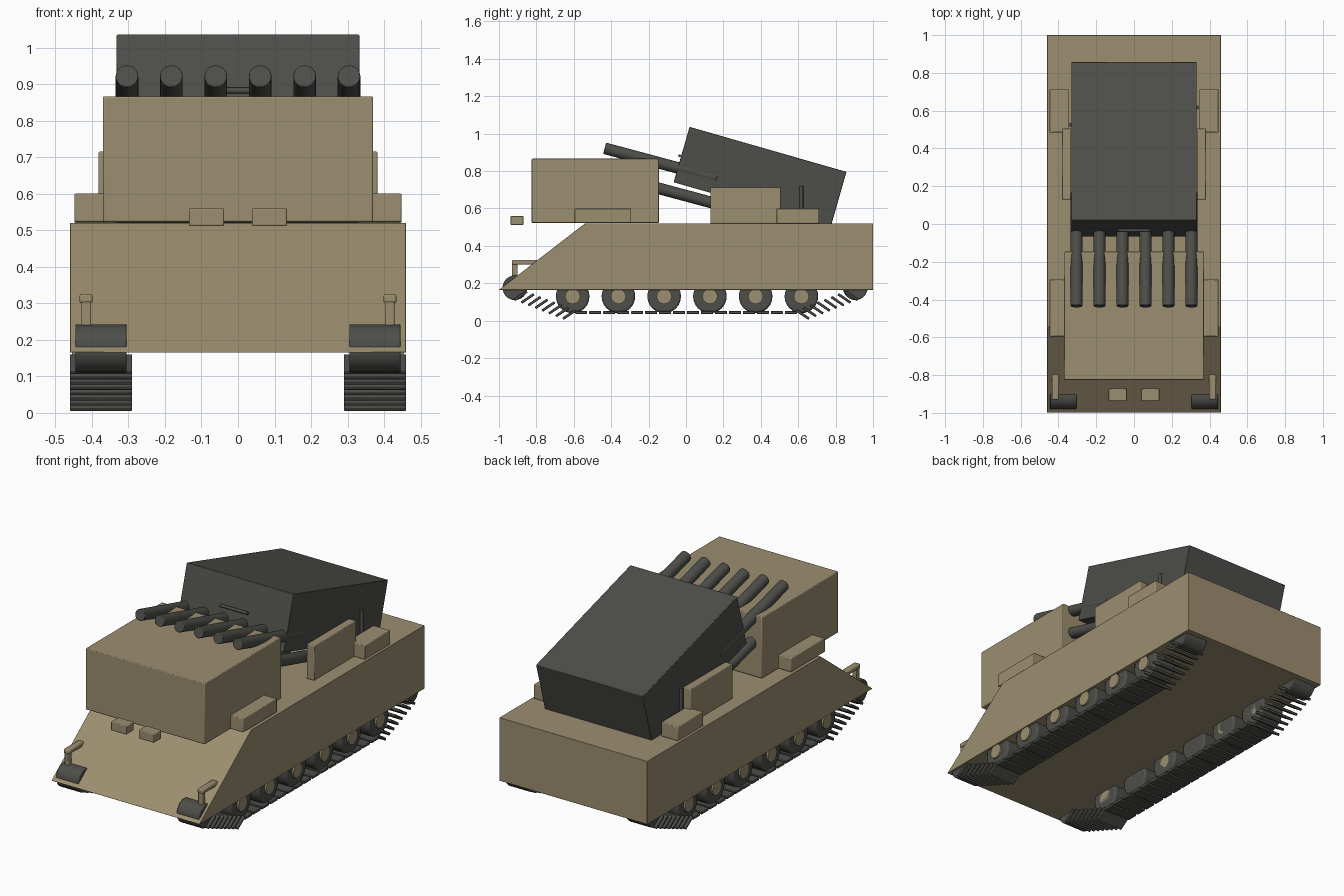
import bpy, bmesh
from math import radians, cos, sin, pi
from mathutils import Matrix

cube = bpy.data.objects.get("Cube")
if cube:
    bpy.data.objects.remove(cube, do_unlink=True)


def make_material(name, color):
    m = bpy.data.materials.new(name)
    m.use_nodes = True
    m.diffuse_color = color
    bsdf = next(n for n in m.node_tree.nodes if n.type == 'BSDF_PRINCIPLED')
    bsdf.inputs["Base Color"].default_value = color
    return m


TAN = make_material("desert tan", (0.33, 0.27, 0.16, 1))
DARK = make_material("dark grey", (0.075, 0.077, 0.068, 1))


def finish(name, bm, mat, bevel=0.0):
    bmesh.ops.recalc_face_normals(bm, faces=bm.faces)
    me = bpy.data.meshes.new(name)
    bm.to_mesh(me)
    bm.free()
    me.materials.append(mat)
    ob = bpy.data.objects.new(name, me)
    bpy.context.collection.objects.link(ob)
    if bevel:
        mod = ob.modifiers.new("edge", 'BEVEL')
        mod.width = bevel
        mod.segments = 2
    bpy.ops.object.select_all(action='DESELECT')
    ob.select_set(True)
    bpy.context.view_layer.objects.active = ob
    bpy.ops.object.shade_smooth_by_angle(angle=radians(35))
    return ob


def add_box(bm, center, size, tilt=0.0):
    mat = (Matrix.Translation(center) @ Matrix.Rotation(tilt, 4, 'X')
           @ Matrix.Diagonal((*size, 1)))
    bmesh.ops.create_cube(bm, size=1, matrix=mat)


def box(name, x, y, z, mat, bevel=0.004):
    """Box from its (low, high) range on each axis."""
    bm = bmesh.new()
    ranges = (x, y, z)
    add_box(bm, [(a + b) / 2 for a, b in ranges], [abs(b - a) for a, b in ranges])
    return finish(name, bm, mat, bevel)


def cylinder(name, center, radius, depth, mat, axis='Z', tilt=0.0, sides=24, bevel=0.0):
    bm = bmesh.new()
    turn = {'X': Matrix.Rotation(pi / 2, 4, 'Y'),
            'Y': Matrix.Rotation(pi / 2, 4, 'X'),
            'Z': Matrix.Identity(4)}[axis]
    bmesh.ops.create_cone(bm, cap_ends=True, segments=sides, radius1=radius,
                          radius2=radius, depth=depth,
                          matrix=Matrix.Translation(center)
                          @ Matrix.Rotation(tilt, 4, 'X') @ turn)
    return finish(name, bm, mat, bevel)


# Hull: side profile extruded across the width
bm = bmesh.new()
profile = [(-1, 0.165), (-0.54, 0.52), (1, 0.52), (1, 0.165)]
rim = bm.faces.new([bm.verts.new((-0.46, y, z)) for y, z in profile])
new = bmesh.ops.extrude_face_region(bm, geom=[rim])["geom"]
bmesh.ops.translate(bm, vec=(0.92, 0, 0),
                    verts=[v for v in new if isinstance(v, bmesh.types.BMVert)])
finish("hull", bm, TAN, 0.002)

# Cab
box("cab", (-0.37, 0.37), (-0.825, -0.145), (0.523, 0.866), TAN)

# Launcher box, tilted nose up
TILT = -radians(16)
bm = bmesh.new()
add_box(bm, (0, 0.396, 0.768), (0.664, 0.873, 0.308), TILT)
finish("launcher_box", bm, DARK, 0.003)
cylinder("launcher_handle", (0, -0.034, 0.882), 0.008, 0.17, DARK, 'X', sides=12)

# Two rows of launch tubes
TUBE_TILT = -radians(15)
TUBE_LENGTH = 0.62
for row, nose_z in (("upper", 0.922), ("lower", 0.785)):
    for i in range(6):
        center = (-0.304 + i * 0.1216,
                  -0.435 + cos(TUBE_TILT) * TUBE_LENGTH / 2,
                  nose_z + sin(TUBE_TILT) * TUBE_LENGTH / 2)
        cylinder(f"{row}_tube_{i + 1}", center, 0.031, TUBE_LENGTH, DARK, 'Y',
                 TUBE_TILT, bevel=0.003)

for side, s in (("left", 1), ("right", -1)):
    # Boxes and panels along the deck
    box(f"{side}_side_panel", (s * 0.335, s * 0.382), (0.13, 0.505), (0.52, 0.715), TAN)
    box(f"{side}_rear_bin", (s * 0.343, s * 0.448), (0.485, 0.712), (0.52, 0.6), TAN)
    box(f"{side}_front_bin", (s * 0.36, s * 0.448), (-0.595, -0.293), (0.523, 0.6), TAN)
    rod_y = 0.617 if s > 0 else 0.525
    cylinder(f"{side}_rod", (s * 0.338, rod_y, 0.62), 0.01, 0.2, DARK, sides=12)

    # Headlight and front mirror post
    box(f"{side}_headlight", (s * 0.038, s * 0.134), (-0.937, -0.87), (0.511, 0.56), TAN)
    box(f"{side}_mirror_post", (s * 0.402, s * 0.428), (-0.93, -0.9), (0.2, 0.305), TAN)
    box(f"{side}_mirror_arm", (s * 0.398, s * 0.434), (-0.93, -0.795), (0.3, 0.325), TAN, 0.006)

    # End wheels and road wheels with hubs
    for end, y in (("front", -0.915), ("rear", 0.905)):
        cylinder(f"{side}_{end}_sprocket", (s * 0.375, y, 0.176), 0.066, 0.14, DARK, 'X', bevel=0.004)
    for i in range(6):
        y = -0.606 + i * 0.2446
        cylinder(f"{side}_wheel_{i + 1}", (s * 0.375, y, 0.13), 0.09, 0.14, DARK, 'X', bevel=0.01)
        cylinder(f"{side}_hub_{i + 1}", (s * 0.38, y, 0.13), 0.041, 0.15, TAN, 'X', sides=12)

    # Track links: flat along the ground, slanted at both ends
    bm = bmesh.new()
    for i in range(16):
        add_box(bm, (s * 0.375, -0.56 + i * 0.0747, 0.044), (0.17, 0.064, 0.016))
    for end in (-1, 1):
        for i in range(8):
            add_box(bm, (s * 0.375, end * (0.625 + i * 0.037), 0.032 + i * 0.0145),
                    (0.17, 0.08, 0.014), -end * radians(34))
    finish(f"{side}_track", bm, DARK, 0.003)
